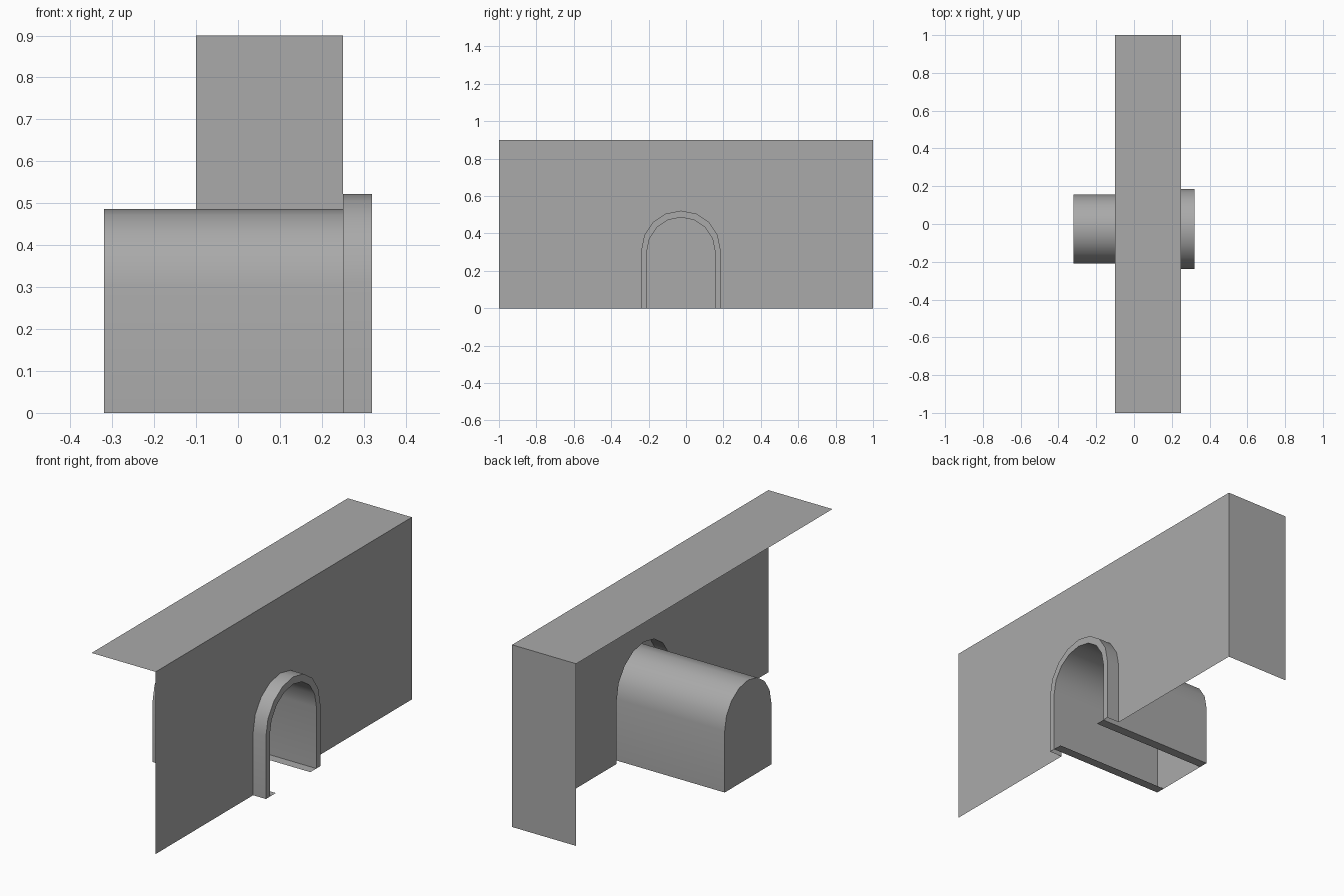
import bpy, bmesh
from math import pi, cos, sin

cube = bpy.data.objects.get("Cube")
if cube:
    bpy.data.objects.remove(cube, do_unlink=True)

grey = bpy.data.materials.new("plain grey")
grey.use_nodes = True
grey.diffuse_color = (0.4, 0.4, 0.4, 1)
grey.node_tree.nodes["Principled BSDF"].inputs["Base Color"].default_value = (0.4, 0.4, 0.4, 1)

WALL_X, BACK_X, END_X = 0.25, -0.1, 0.32
HEIGHT, ARCH_Y, LIP = 0.9, -0.027, 0.047


def arch(radius, top, segments=8):
    """Round-topped outline as (y, z) points, from -y foot to +y foot."""
    spring = top - radius
    arc = [(ARCH_Y - radius * cos(pi * i / segments),
            spring + radius * sin(pi * i / segments)) for i in range(segments + 1)]
    return [(ARCH_Y - radius, 0)] + arc + [(ARCH_Y + radius, 0)]


def ring(bm, outline, x):
    return [bm.verts.new((x, y, z)) for y, z in outline]


def bridge(bm, a, b):
    for i in range(len(a) - 1):
        bm.faces.new((a[i], a[i + 1], b[i + 1], b[i]))


def finish(bm, name, smooth=False):
    bmesh.ops.recalc_face_normals(bm, faces=bm.faces)
    mesh = bpy.data.meshes.new(name)
    bm.to_mesh(mesh)
    bm.free()
    mesh.materials.append(grey)
    obj = bpy.data.objects.new(name, mesh)
    bpy.context.collection.objects.link(obj)
    if smooth:
        bpy.ops.object.select_all(action="DESELECT")
        obj.select_set(True)
        bpy.context.view_layer.objects.active = obj
        bpy.ops.object.shade_smooth_by_angle()


inner = arch(0.182, 0.486)
outer = arch(0.212, 0.522)

# Wall sheet with an arched doorway, plus its top and end returns
bm = bmesh.new()
doorway = ring(bm, outer, WALL_X)
corners = ring(bm, [(1, 0), (1, HEIGHT), (-1, HEIGHT), (-1, 0)], WALL_X)
back = ring(bm, [(1, 0), (1, HEIGHT), (-1, HEIGHT)], BACK_X)
bm.faces.new(doorway + corners)
bm.faces.new((corners[0], corners[1], back[1], back[0]))
# the top has its own corner at the back so the two returns stay separate sheets
bm.faces.new((corners[1], corners[2], back[2], back[1]))
finish(bm, "wall")

# Tunnel shell with inward floor lips and a closed far end
bm = bmesh.new()
profile = [(inner[0][0] + LIP, 0)] + inner + [(inner[-1][0] - LIP, 0)]
near, far = ring(bm, profile, END_X), ring(bm, profile, -END_X)
bridge(bm, near, far)
bm.faces.new(far)
finish(bm, "tunnel", smooth=True)

# Raised door surround: outer band and front face
bm = bmesh.new()
root, front = ring(bm, outer, WALL_X), ring(bm, outer, END_X)
bridge(bm, root, front)
bridge(bm, front, ring(bm, inner, END_X))
finish(bm, "door_surround", smooth=True)
